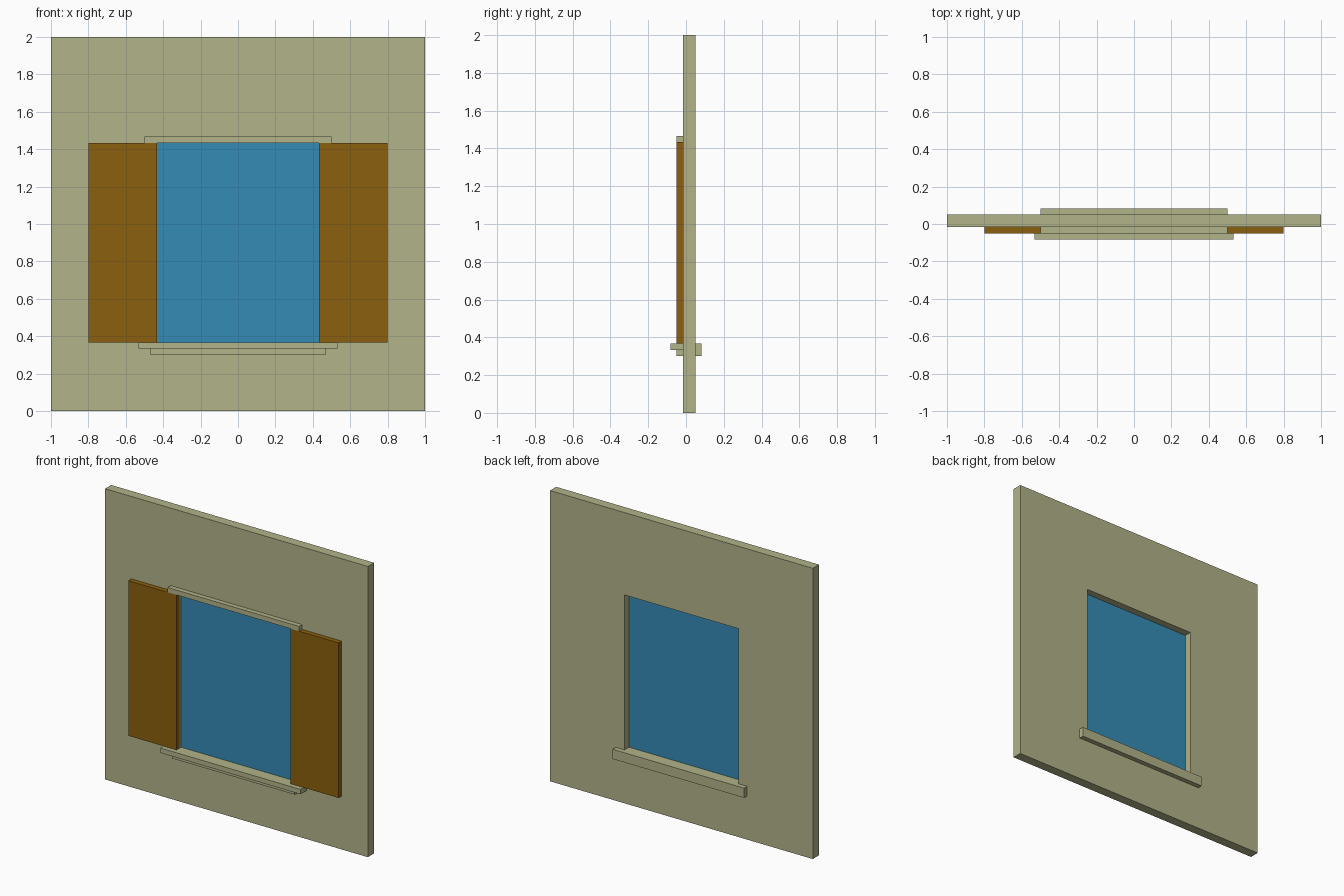
import bpy
import bmesh

if "Cube" in bpy.data.objects:
    bpy.data.objects.remove(bpy.data.objects["Cube"], do_unlink=True)


def material(name, rgb):
    mat = bpy.data.materials.new(name)
    mat.use_nodes = True
    color = (*rgb, 1.0)
    mat.diffuse_color = color
    mat.node_tree.nodes["Principled BSDF"].inputs["Base Color"].default_value = color
    return mat


PLASTER = material("plaster", (0.445, 0.451, 0.248))
WOOD = material("shutter wood", (0.258, 0.117, 0.0044))
GLASS = material("blue glass", (0.036, 0.258, 0.462))


def finish(name, bm, mat):
    bmesh.ops.recalc_face_normals(bm, faces=bm.faces)
    mesh = bpy.data.meshes.new(name)
    bm.to_mesh(mesh)
    bm.free()
    mesh.materials.append(mat)
    obj = bpy.data.objects.new(name, mesh)
    bpy.context.collection.objects.link(obj)
    return obj


def box(name, x, y, z, mat):
    """Box spanning the given (min, max) ranges."""
    bm = bmesh.new()
    bmesh.ops.create_cube(bm, size=1)
    for v in bm.verts:
        v.co = [r[0] if c < 0 else r[1] for c, r in zip(v.co, (x, y, z))]
    return finish(name, bm, mat)


def rectangle(bm, half_x, z, y):
    """Four corner vertices of an upright rectangle."""
    return [bm.verts.new(p) for p in ((-half_x, y, z[0]), (half_x, y, z[0]),
                                      (half_x, y, z[1]), (-half_x, y, z[1]))]


# Shared dimensions
FRONT, BACK = -0.0167, 0.05
OPEN_X, OPEN_Z = 0.4333, (0.3667, 1.4333)

# Wall panel with a window opening: a flat frame extruded to the wall thickness
bm = bmesh.new()
outer = rectangle(bm, 1.0, (0, 2), FRONT)
inner = rectangle(bm, OPEN_X, OPEN_Z, FRONT)
for i in range(4):
    j = (i + 1) % 4
    bm.faces.new((outer[i], outer[j], inner[j], inner[i]))
ext = bmesh.ops.extrude_face_region(bm, geom=bm.faces[:], use_keep_orig=True)
for v in ext["geom"]:
    if isinstance(v, bmesh.types.BMVert):
        v.co.y = BACK
bmesh.ops.dissolve_limit(bm, angle_limit=0.01, verts=[], edges=[])
finish("wall", bm, PLASTER)

# Window pane set inside the opening
bm = bmesh.new()
bm.faces.new(rectangle(bm, OPEN_X, OPEN_Z, 0.0))
finish("window_pane", bm, GLASS)

# Open shutters on both sides
for side, s in (("left", 1), ("right", -1)):
    xs = sorted((s * OPEN_X, s * 0.8))
    box(side + "_shutter", xs, (-0.05, FRONT), OPEN_Z, WOOD)

# Trim above and below the opening
box("lintel", (-0.5, 0.5), (-0.05, FRONT), (1.4333, 1.4667), PLASTER)
box("front_sill", (-0.5333, 0.5333), (-0.0833, FRONT), (0.3333, 0.3667), PLASTER)
box("front_sill_apron", (-0.4667, 0.4667), (-0.05, FRONT), (0.3, 0.3333), PLASTER)
box("back_sill", (-0.5, 0.5), (BACK, 0.0833), (0.3, 0.3667), PLASTER)
